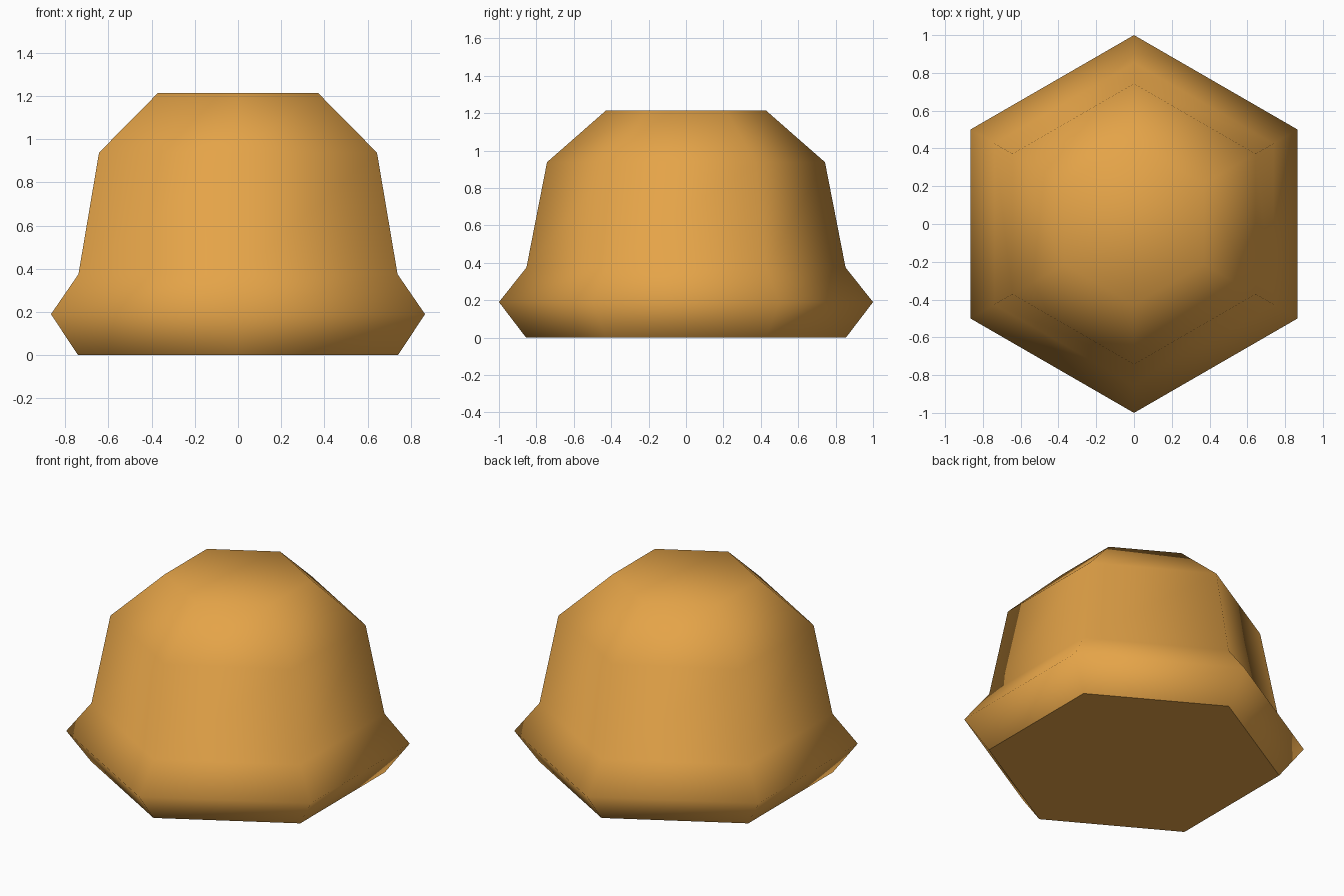
import bpy, bmesh, math

if "Cube" in bpy.data.objects:
    bpy.data.objects.remove(bpy.data.objects["Cube"])

# Profile of the hexagonal body: (corner radius, height)
PROFILE = [(0.855, 0.0), (1.0, 0.19), (0.853, 0.375), (0.743, 0.938), (0.427, 1.215)]
SIDES = 6

mat = bpy.data.materials.new("amber orange")
mat.diffuse_color = (0.78, 0.37, 0.065, 1.0)
mat.use_nodes = True
mat.node_tree.nodes["Principled BSDF"].inputs["Base Color"].default_value = mat.diffuse_color

bm = bmesh.new()

# Stacked hexagon rings, with corners on +y and -y
rings = []
for radius, z in PROFILE:
    ring = []
    for i in range(SIDES):
        a = math.pi / 2 + i * math.tau / SIDES
        ring.append(bm.verts.new((radius * math.cos(a), radius * math.sin(a), z)))
    rings.append(ring)

# Smooth side walls
for low, high in zip(rings, rings[1:]):
    for i in range(SIDES):
        j = (i + 1) % SIDES
        bm.faces.new((low[i], low[j], high[j], high[i])).smooth = True

# Soft top cap and flat base with a crisp rim
bm.faces.new(rings[-1]).smooth = True
base = bm.faces.new(rings[0][::-1])
base.smooth = False
for edge in base.edges:
    edge.smooth = False

mesh = bpy.data.meshes.new("hexagonal_knob")
bm.to_mesh(mesh)
bm.free()
mesh.materials.append(mat)
knob = bpy.data.objects.new("hexagonal_knob", mesh)
bpy.context.collection.objects.link(knob)
